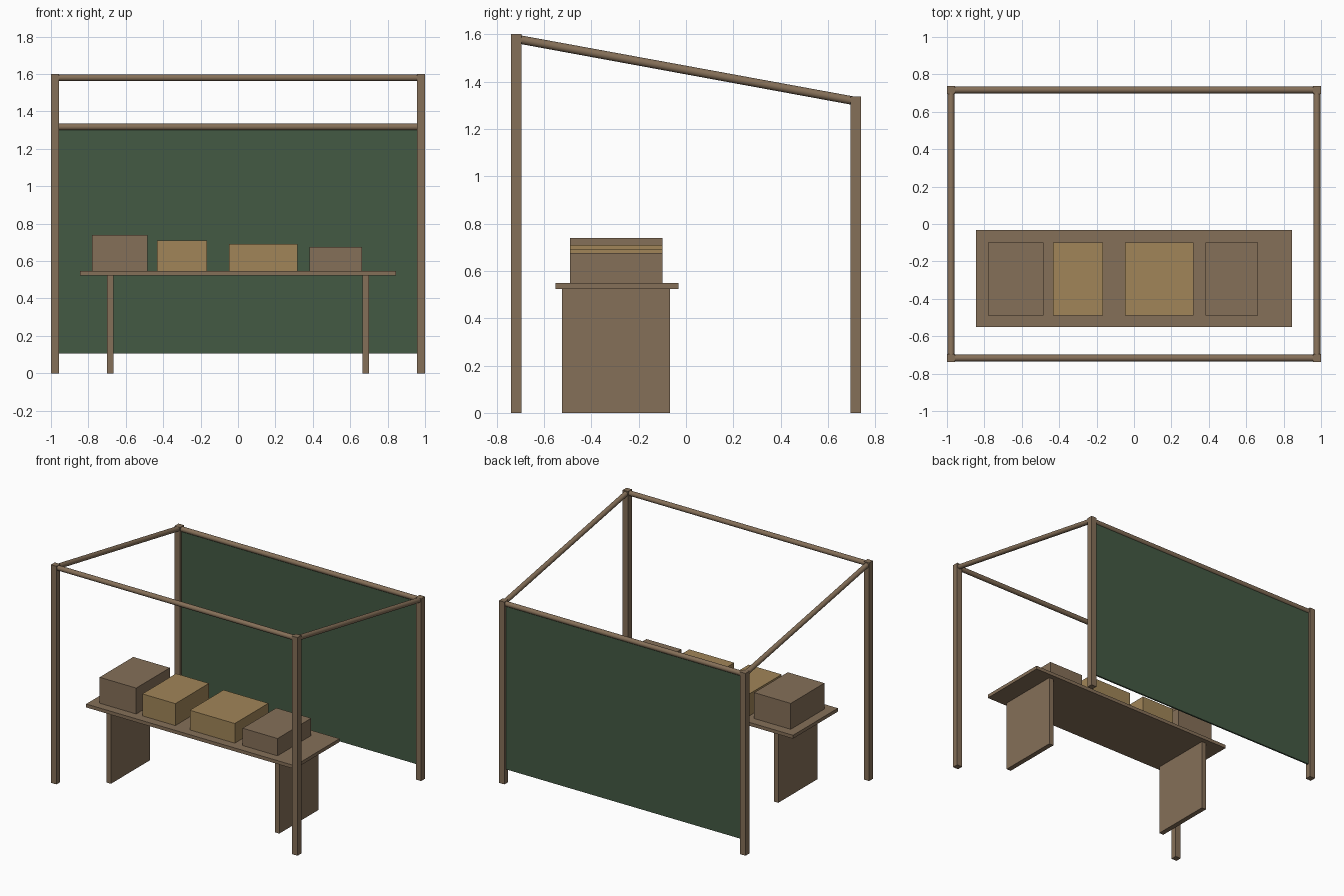
import bpy
from mathutils import Vector

cube = bpy.data.objects.get("Cube")
if cube:
    bpy.data.objects.remove(cube, do_unlink=True)


def material(name, rgb):
    mat = bpy.data.materials.new(name)
    mat.use_nodes = True
    mat.diffuse_color = (*rgb, 1)
    mat.node_tree.nodes["Principled BSDF"].inputs["Base Color"].default_value = (*rgb, 1)
    return mat


WOOD = material("brown wood", (0.235, 0.16, 0.098))
TAN = material("tan crate", (0.355, 0.235, 0.098))
GREEN = material("dark green cloth", (0.056, 0.1, 0.056))


def box(name, x, y, z, mat):
    """Box from (min, max) ranges on each axis."""
    spans = (x, y, z)
    bpy.ops.mesh.primitive_cube_add(size=1, location=[(a + b) / 2 for a, b in spans])
    obj = bpy.context.object
    obj.name = name
    obj.scale = [b - a for a, b in spans]
    bpy.ops.object.transform_apply(location=False, rotation=False, scale=True)
    obj.data.materials.append(mat)
    return obj


def rail(name, start, end):
    """Round pole between two points."""
    start, end = Vector(start), Vector(end)
    axis = end - start
    bpy.ops.mesh.primitive_cylinder_add(vertices=16, radius=0.018, depth=axis.length,
                                        location=(start + end) / 2)
    obj = bpy.context.object
    obj.name = name
    obj.rotation_euler = axis.to_track_quat('Z', 'Y').to_euler()
    obj.data.materials.append(WOOD)
    bpy.ops.object.shade_smooth_by_angle()


PX, PY, HALF = 0.978, 0.717, 0.022
FRONT_TOP, BACK_TOP = 1.6, 1.337
FRONT_RAIL, BACK_RAIL = FRONT_TOP - 0.02, BACK_TOP - 0.02

# Posts, sloping side rails and table legs on both sides
for side, s in (("right", -1), ("left", 1)):
    x = s * PX
    for end, y, top in (("front", -PY, FRONT_TOP), ("back", PY, BACK_TOP)):
        box(f"{end}_{side}_post", (x - HALF, x + HALF), (y - HALF, y + HALF), (0, top), WOOD)
    rail(f"{side}_side_rail", (x, -PY, FRONT_RAIL), (x, PY, BACK_RAIL))
    leg = s * 0.683
    box(f"{side}_table_leg", (leg - 0.018, leg + 0.018), (-0.523, -0.068), (0, 0.523), WOOD)

# Front and back rails
rail("front_rail", (-PX, -PY, FRONT_RAIL), (PX, -PY, FRONT_RAIL))
rail("back_rail", (-PX, PY, BACK_RAIL), (PX, PY, BACK_RAIL))

# Cloth wall at the back
box("back_cloth", (-0.96, 0.96), (PY - 0.006, PY + 0.006), (0.105, BACK_RAIL), GREEN)

# Table top and the goods on it
TABLE = 0.548
box("table_top", (-0.846, 0.846), (-0.552, -0.032), (0.523, TABLE), WOOD)
for name, x0, x1, top, mat in (
        ("tall_crate", -0.78, -0.483, 0.738, WOOD),
        ("square_crate", -0.433, -0.165, 0.709, TAN),
        ("wide_crate", -0.048, 0.317, 0.692, TAN),
        ("low_crate", 0.381, 0.664, 0.675, WOOD)):
    box(name, (x0, x1), (-0.49, -0.1), (TABLE, top), mat)
